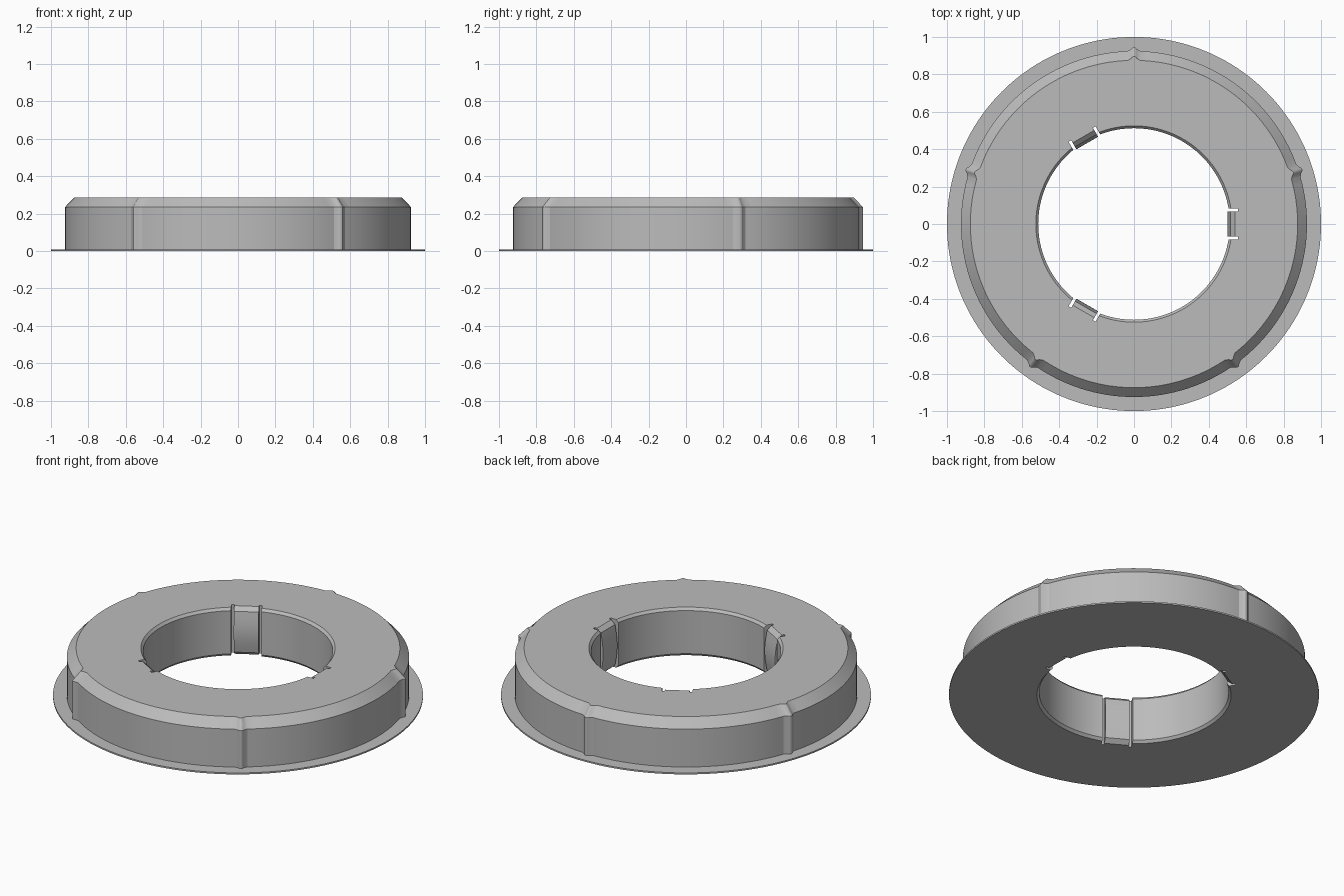
import bpy, bmesh, math
from mathutils import Matrix

if "Cube" in bpy.data.objects:
    bpy.data.objects.remove(bpy.data.objects["Cube"])

grey = bpy.data.materials.new("light grey")
grey.use_nodes = True
colour = (0.5, 0.5, 0.5, 1)
grey.diffuse_color = colour
grey.node_tree.nodes["Principled BSDF"].inputs["Base Color"].default_value = colour

HEIGHT = 0.287
SLOT_END = 0.555
TAB_HALF = 0.067
SLOT_HALF = 0.083


def make_object(name, bm):
    bmesh.ops.recalc_face_normals(bm, faces=bm.faces)
    mesh = bpy.data.meshes.new(name)
    bm.to_mesh(mesh)
    bm.free()
    mesh.materials.append(grey)
    obj = bpy.data.objects.new(name, mesh)
    bpy.context.collection.objects.link(obj)
    return obj


def smooth(obj):
    bpy.ops.object.select_all(action="DESELECT")
    obj.select_set(True)
    bpy.context.view_layer.objects.active = obj
    bpy.ops.object.shade_smooth_by_angle(angle=math.radians(20))


# Ring body: a turned profile whose outer wall swells at five ridges
# Each entry is radius, height, and how much of the ridge it carries
profile = [(0.525, 0, 0), (1, 0, 0), (1, 0.009, 0), (0.925, 0.009, 1),
           (0.925, 0.235, 1), (0.875, HEIGHT, 1), (0.525, HEIGHT, 0),
           (0.512, HEIGHT - 0.015, 0), (0.512, 0.015, 0)]
ridge = [(-2.2, 0), (-1.1, 0.009), (-0.45, 0.019), (0, 0.021),
         (0.45, 0.019), (1.1, 0.009), (2.2, 0)]

stations = []
for k in range(5):
    centre = 90 + 72 * k
    stations += [(centre + a, bump) for a, bump in ridge]
    stations += [(centre + 2.2 + 67.6 * i / 30, 0) for i in range(1, 30)]

bm = bmesh.new()
rings = []
for angle, bump in stations:
    a = math.radians(angle)
    rings.append([bm.verts.new(((r + bump * f) * math.cos(a),
                                (r + bump * f) * math.sin(a), z))
                  for r, z, f in profile])
for i, ring in enumerate(rings):
    following = rings[(i + 1) % len(rings)]
    for j in range(len(profile)):
        n = (j + 1) % len(profile)
        bm.faces.new((ring[j], following[j], following[n], ring[n]))
body = make_object("ring_body", bm)

# Pockets cut into the bore
bm = bmesh.new()
for k in range(3):
    depth = SLOT_END - 0.4
    place = (Matrix.Rotation(math.radians(120 * k), 4, "Z")
             @ Matrix.Translation((0.4 + depth / 2, 0, HEIGHT / 2))
             @ Matrix.Diagonal((depth, 2 * SLOT_HALF, 1, 1)))
    bmesh.ops.create_cube(bm, size=1, matrix=place)
cutter = make_object("pocket_cutter", bm)
cut = body.modifiers.new("pockets", "BOOLEAN")
cut.operation = "DIFFERENCE"
cut.solver = "EXACT"
cut.object = cutter
bpy.context.view_layer.objects.active = body
bpy.ops.object.modifier_apply(modifier=cut.name)
bpy.data.objects.remove(cutter)
smooth(body)

# Bowed grip tabs standing between the slots
face = [(0.54, 0)]
for i in range(13):
    t = i / 12
    face.append((0.515 - 0.015 * math.sin(math.pi * t),
                 0.022 + (HEIGHT - 0.044) * t))
face += [(0.54, HEIGHT), (SLOT_END + 0.001, HEIGHT), (SLOT_END + 0.001, 0)]
for k in range(3):
    bm = bmesh.new()
    side = bm.faces.new([bm.verts.new((x, -TAB_HALF, z)) for x, z in face])
    extruded = bmesh.ops.extrude_face_region(bm, geom=[side], use_keep_orig=True)
    moved = [v for v in extruded["geom"] if isinstance(v, bmesh.types.BMVert)]
    bmesh.ops.translate(bm, verts=moved, vec=(0, 2 * TAB_HALF, 0))
    bm.transform(Matrix.Rotation(math.radians(120 * k), 4, "Z"))
    smooth(make_object("grip_tab_%d" % (k + 1), bm))
